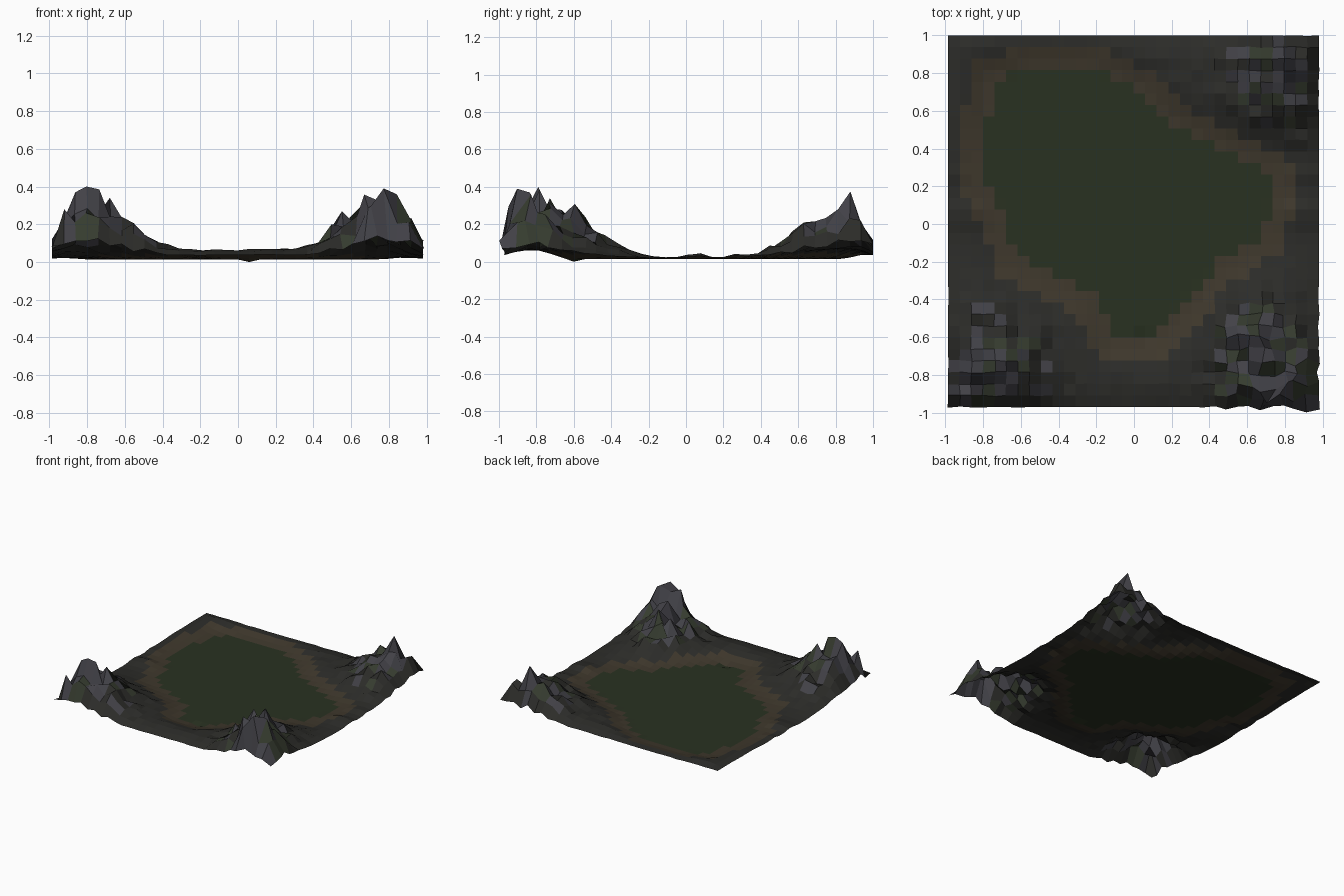
import bpy, bmesh, math, random
from mathutils import Vector

if "Cube" in bpy.data.objects:
    bpy.data.objects.remove(bpy.data.objects["Cube"])

random.seed(11)
N = 32
X0, X1, Y0, Y1 = -0.985, 0.98, -0.97, 1.0

# Outline of the flat grassy basin, seen from above
BASIN = [Vector(p) for p in [
    (-.55, .82), (-.24, .82), (0, .72), (.1, .6), (.35, .44), (.74, .26), (.69, -.05),
    (.45, -.2), (.15, -.55), (.06, -.61), (-.1, -.6), (-.2, -.38), (-.62, -.18),
    (-.69, .05), (-.81, .25), (-.75, .76)]]

# Corner mountains: x, y, height, spread
MASSIFS = [(-.80, -.80, .34, .27), (.77, -.86, .35, .24), (.64, -.62, .24, .22), (.82, .84, .27, .29)]
SPIKES = [(-.80, -.80, .40), (-.74, -.80, .385), (-.66, -.74, .34), (-.93, -.91, .28),
          (.77, -.91, .39), (.80, -.85, .37), (.70, -.70, .32), (.56, -.60, .27), (.46, -.72, .20),
          (.82, .86, .375), (.88, .80, .28), (.66, .90, .27), (.72, .66, .21), (-.74, -.48, .155)]


def basin_distance(p):
    """Distance outside the basin outline, zero inside."""
    inside, best = False, 9.0
    for a, b in zip(BASIN, BASIN[1:] + BASIN[:1]):
        if (a.y > p.y) != (b.y > p.y) and p.x < a.x + (p.y - a.y) * (b.x - a.x) / (b.y - a.y):
            inside = not inside
        t = max(0, min(1, (p - a).dot(b - a) / (b - a).length_squared))
        best = min(best, (a + (b - a) * t - p).length)
    return 0.0 if inside else best


def smooth(t):
    t = max(0, min(1, t))
    return t * t * (3 - 2 * t)


def mountain(p):
    return max(h * math.exp(-((p - Vector((x, y))).length / s) ** 1.45) for x, y, h, s in MASSIFS)


def height(p):
    d = basin_distance(p)
    # Low rim around the basin, lowest at the middle of the left and right sides
    low = .01 + .035 * sum(math.exp(-((p.y - c) / .06) ** 2) for c in (.06, .28))
    amp = max(low, min(.055, .085 * abs(p.y)))
    rim = amp * smooth(d / .22) * random.uniform(.85, 1.05)
    m = mountain(p) * smooth(d / .28)
    m *= 1 + random.uniform(-.38, .28)
    # Everything sinks towards the outer border
    border = min(p.x - X0, X1 - p.x, p.y - Y0, Y1 - p.y)
    fall = smooth(.25 + border / .16)
    return .014 + max(rim, m + .4 * rim) * (.35 + .65 * fall), m


# Terrain sheet
bm = bmesh.new()
grid, strength = [], {}
dx, dy = (X1 - X0) / N, (Y1 - Y0) / N
for j in range(N + 1):
    row = []
    for i in range(N + 1):
        p = Vector((X0 + i * dx, Y0 + j * dy))
        z, m = height(p)
        v = bm.verts.new((p.x, p.y, min(z, .37)))
        strength[v] = m
        row.append(v)
    grid.append(row)

# Sharp summits on the nearest grid points
for x, y, h in SPIKES:
    grid[round((y - Y0) / dy)][round((x - X0) / dx)].co.z = h
# Shallow dip at the front tip of the basin
grid[round((-.6 - Y0) / dy)][round((.06 - X0) / dx)].co.z = 0

# Sideways crumbling of the rock, strongest in the front right corner
for v, m in strength.items():
    k = .10 if v.co.x > 0 and v.co.y < 0 else .02
    v.co.x = max(-.99, min(.985, v.co.x + random.uniform(-k, k) * m))
    v.co.y = max(-1, min(1, v.co.y + random.uniform(-k * 1.6, k * .8) * m))

for j in range(N):
    for i in range(N):
        bm.faces.new((grid[j][i], grid[j][i + 1], grid[j + 1][i + 1], grid[j + 1][i]))

mesh = bpy.data.meshes.new("terrain")
# Ground colours
for name, col in [("grass", (.022, .031, .015)), ("soil", (.049, .039, .025)),
                  ("gravel", (.025, .025, .022)), ("moss", (.036, .044, .028)),
                  ("rock", (.054, .053, .063))]:
    mat = bpy.data.materials.new(name)
    mat.diffuse_color = (*col, 1)
    mat.use_nodes = True
    mat.node_tree.nodes["Principled BSDF"].inputs["Base Color"].default_value = mat.diffuse_color
    mesh.materials.append(mat)

for f in bm.faces:
    c = f.calc_center_median()
    d = basin_distance(c.xy)
    if d == 0:
        f.material_index = 0
    elif d < .125 and c.z < .09:
        f.material_index = 1
    elif c.z < .11:
        f.material_index = 2
    else:
        mossy = .45 if c.x > 0 and c.y < 0 else .15
        rocky = .3 if c.z < .18 else .65
        r = random.random()
        f.material_index = 4 if r < rocky else (3 if r < rocky + mossy else 2)
    f.smooth = False

bm.to_mesh(mesh)
bm.free()
obj = bpy.data.objects.new("terrain", mesh)
bpy.context.collection.objects.link(obj)
